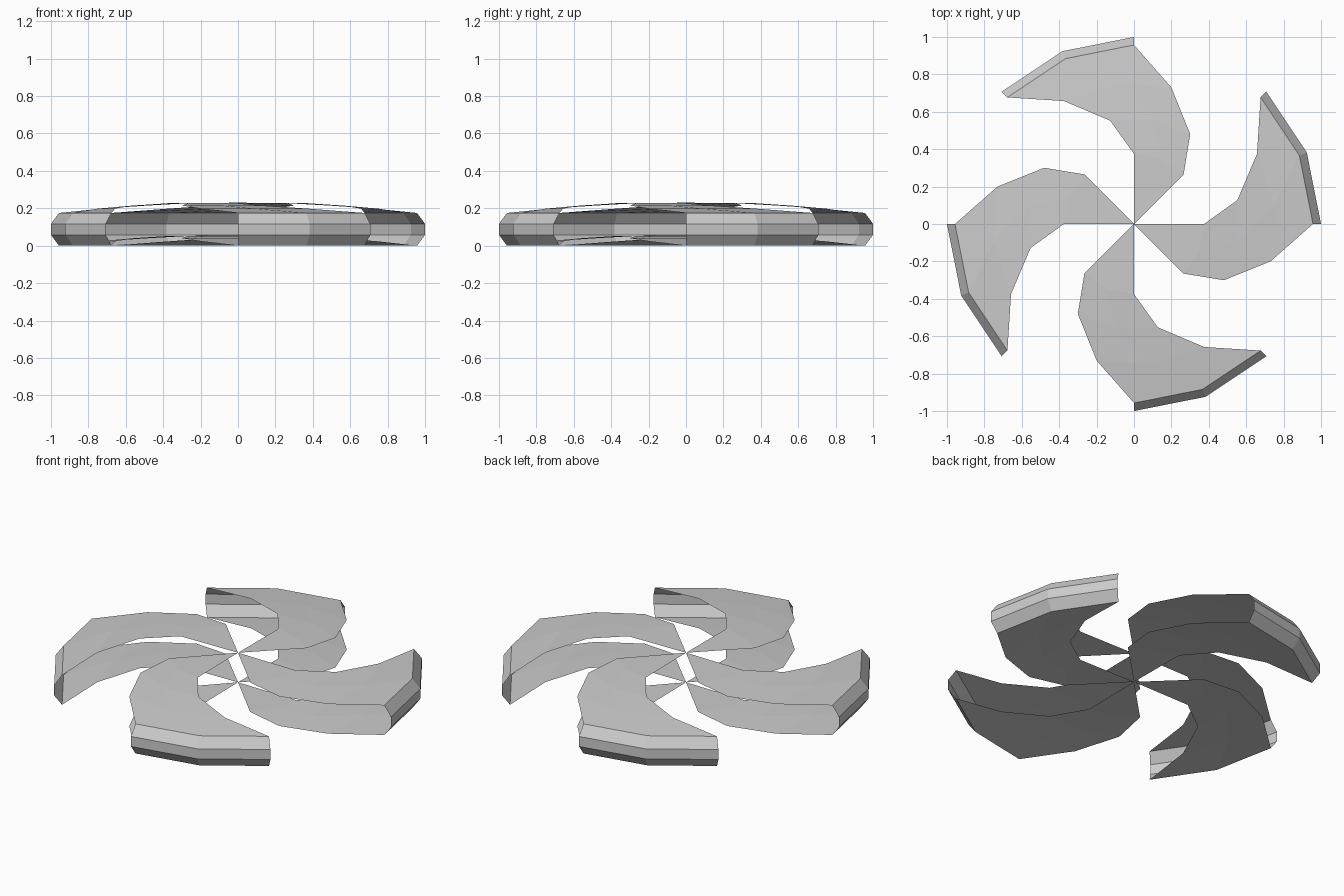
import bpy
from math import radians, cos, sin

if "Cube" in bpy.data.objects:
    bpy.data.objects.remove(bpy.data.objects["Cube"])

# Blade section from top centre, round the rim, to bottom centre: radius, twist (deg), height
THICK = 0.175
top = [(0.375, -45, 0.227), (0.567, -32, 0.215), (0.757, -15.3, 0.198), (0.957, 0, 0.175)]
rim = [(1.0, 0, 0.117), (1.0, 0, 0.058)]
bottom = [(r, t, z - THICK) for r, t, z in reversed(top)]
rings = top + rim + bottom
STEPS = (0, 22.5, 45)
APEX = 0.23


def make_blade(name, turn):
    """Swirled open shell: top skin, bevelled outer rim, bottom skin."""
    verts = [(0, 0, APEX)]
    for r, twist, z in rings:
        for s in STEPS:
            a = radians(turn + twist + s)
            verts.append((r * cos(a), r * sin(a), z))
    verts.append((0, 0, APEX - THICK))
    n = len(STEPS)
    last = len(verts) - 1
    faces = []
    for j in range(n - 1):
        faces.append((0, 1 + j, 2 + j))
        for i in range(len(rings) - 1):
            a = 1 + i * n + j
            faces.append((a, a + n, a + n + 1, a + 1))
        b = last - n + j
        faces.append((b, last, b + 1))
    mesh = bpy.data.meshes.new(name)
    mesh.from_pydata(verts, [], faces)
    mesh.update()
    bpy.context.collection.objects.link(bpy.data.objects.new(name, mesh))


# Four blades around the centre
for k in range(4):
    make_blade(f"blade_{k + 1}", 90 * k)
